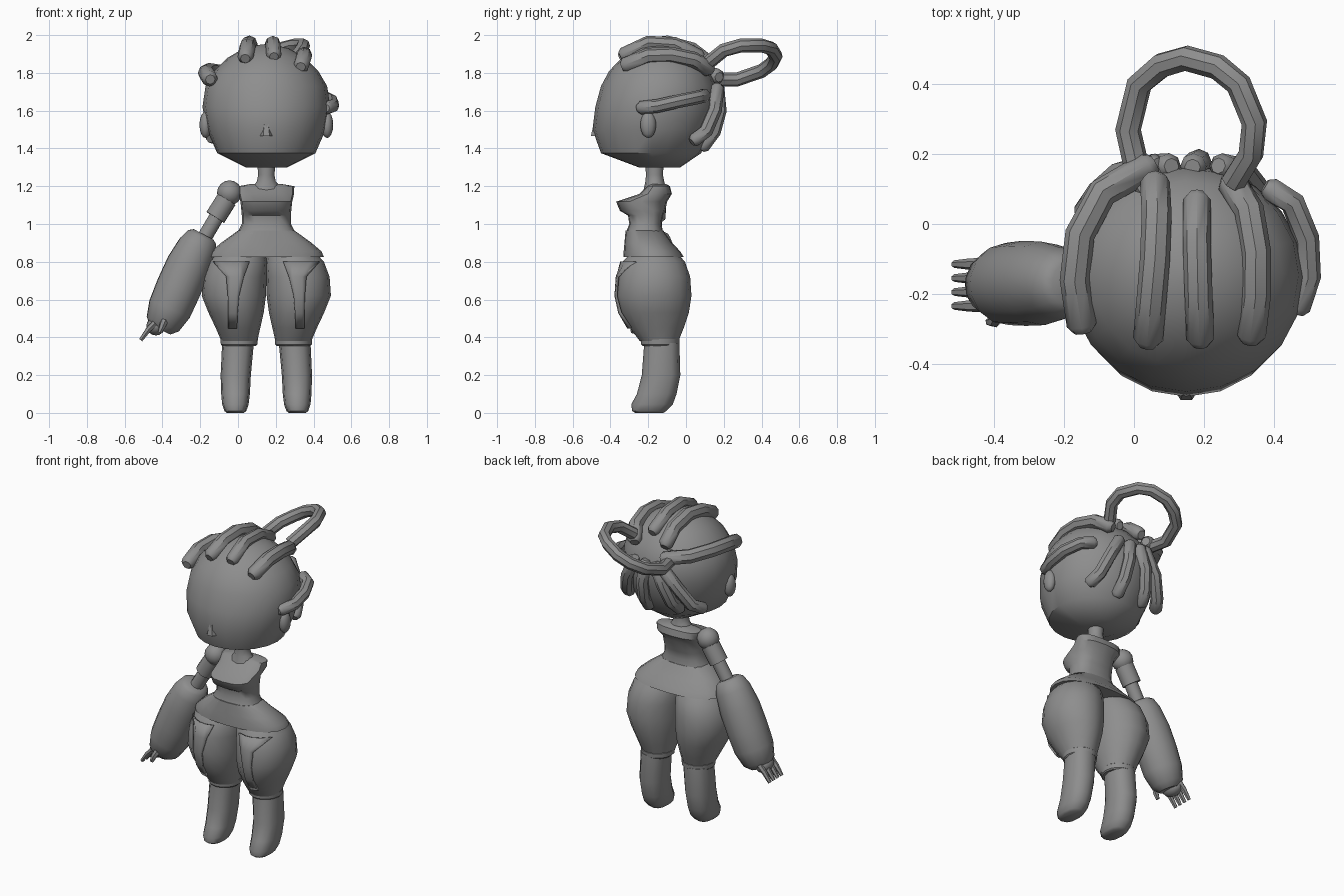
import bpy, bmesh, math
from mathutils import Vector

old = bpy.data.objects.get("Cube")
if old:
    bpy.data.objects.remove(old, do_unlink=True)

MID = 0.15    # the body's plane of symmetry
clay = bpy.data.materials.new("clay_grey")
clay.use_nodes = True
tone = (0.27, 0.27, 0.27, 1)
clay.diffuse_color = tone
clay.node_tree.nodes["Principled BSDF"].inputs["Base Color"].default_value = tone


def finish(name, bm, mirror=False, thickness=0, angle=40):
    """Turn a bmesh into a shaded object whose origin lies on the symmetry plane."""
    bmesh.ops.translate(bm, verts=bm.verts, vec=(-MID, 0, 0))
    bmesh.ops.recalc_face_normals(bm, faces=bm.faces)
    mesh = bpy.data.meshes.new(name)
    bm.to_mesh(mesh)
    bm.free()
    mesh.materials.append(clay)
    obj = bpy.data.objects.new(name, mesh)
    obj.location.x = MID
    bpy.context.collection.objects.link(obj)
    if thickness:
        solid = obj.modifiers.new("Thickness", 'SOLIDIFY')
        solid.thickness = thickness
        solid.offset = 0
    if mirror:
        obj.modifiers.new("Mirror", 'MIRROR').use_mirror_merge = False
    bpy.ops.object.select_all(action='DESELECT')
    obj.select_set(True)
    bpy.context.view_layer.objects.active = obj
    bpy.ops.object.shade_smooth_by_angle(angle=math.radians(angle))
    return obj


def skin(bm, loops):
    """Bridge equal loops of points and cap both ends."""
    rows = [[bm.verts.new(p) for p in loop] for loop in loops]
    n = len(rows[0])
    for a, b in zip(rows, rows[1:]):
        for i in range(n):
            j = (i + 1) % n
            bm.faces.new((a[i], a[j], b[j], b[i]))
    bm.faces.new(rows[0])
    bm.faces.new(rows[-1])


def loft(name, rings, n=16, power=1.0, **options):
    """Stack of horizontal ovals: (x, y, z, x radius, y radius)."""
    def bend(v):
        return math.copysign(abs(v) ** power, v)
    angles = [math.tau * i / n for i in range(n)]
    bm = bmesh.new()
    skin(bm, [[(x + rx * bend(math.cos(a)), y + ry * bend(math.sin(a)), z)
               for a in angles] for x, y, z, rx, ry in rings])
    return finish(name, bm, **options)


def tube(name, points, radii, n=8, **options):
    """Round tube along a path, with one radius or a radius per point."""
    pts = [Vector(p) for p in points]
    if not isinstance(radii, (list, tuple)):
        radii = [radii] * len(pts)
    last = len(pts) - 1
    side, loops = None, []
    for i, (p, r) in enumerate(zip(pts, radii)):
        along = (pts[min(i + 1, last)] - pts[max(i - 1, 0)]).normalized()
        if side is None:
            side = along.orthogonal()
        side = (side - along * side.dot(along)).normalized()
        up = along.cross(side)
        loops.append([p + r * (side * math.cos(a) + up * math.sin(a))
                      for a in (math.tau * k / n for k in range(n))])
    bm = bmesh.new()
    skin(bm, loops)
    return finish(name, bm, **options)


def lock(name, points, r=0.043):
    """Hair strand with blunt, slightly narrowed ends."""
    a, b, y, z = (Vector(points[k]) for k in (0, 1, -2, -1))
    start = a + (a - b).normalized() * r * 0.5
    end = z + (z - y).normalized() * r * 0.5
    tube(name, [start, *points, end], [r * 0.6] + [r] * len(points) + [r * 0.6])


def ball(name, center, size, mirror=False):
    bm = bmesh.new()
    bmesh.ops.create_uvsphere(bm, u_segments=12, v_segments=8, radius=1)
    bmesh.ops.scale(bm, verts=bm.verts, vec=size)
    bmesh.ops.translate(bm, verts=bm.verts, vec=center)
    finish(name, bm, mirror)


# Head, nose and ears
loft("head", [(MID, y, z, rx, ry) for y, z, rx, ry in (
    (-.14, 1.3, .11, .11), (-.185, 1.375, .26, .265), (-.18, 1.5, .315, .315),
    (-.155, 1.62, .338, .325), (-.145, 1.73, .322, .305), (-.142, 1.81, .275, .265),
    (-.14, 1.88, .205, .2), (-.14, 1.93, .12, .12), (-.14, 1.95, .03, .03))], n=20)
loft("nose", [(MID, -.478, 1.465, .033, .03), (MID, -.472, 1.49, .03, .03),
              (MID, -.47, 1.6, .004, .006)], n=6, angle=20)
ball("ears", (.472, -.2, 1.525), (.032, .042, .07), mirror=True)

# Neck and torso
loft("neck", [(MID, -.165, 1.18, .09, .06), (MID, -.165, 1.225, .05, .05),
              (MID, -.167, 1.26, .043, .045), (MID, -.167, 1.34, .05, .05)], n=12)
loft("torso", [(MID, y, z, rx, ry) for y, z, rx, ry in (
    (-.145, 1.212, .08, .04), (-.145, 1.2, .148, .06), (-.16, 1.16, .147, .085),
    (-.235, 1.118, .137, .135), (-.23, 1.07, .132, .12), (-.215, 1.045, .13, .092),
    (-.215, 1, .13, .085), (-.22, .95, .155, .1))], power=.75)

# Flared hip tunic with front panels running down the thighs
loft("tunic", [(MID, y, z, rx, ry) for y, z, rx, ry in (
    (-.22, .965, .15, .1), (-.2, .9, .24, .126), (-.18, .855, .292, .15),
    (-.172, .825, .305, .16))], n=20, power=.85)
thigh = [(.02, -.17, .86, .12, .11), (0, -.17, .8, .155, .165),
         (-.017, -.168, .72, .168, .19), (-.022, -.168, .62, .17, .197),
         (-.01, -.165, .53, .146, .18), (0, -.155, .45, .118, .143),
         (.007, -.142, .38, .095, .102)]
loft("thighs", thigh, mirror=True)

spans = [(-.13, .06), (-.06, .03), (-.053, .005), (-.05, -.002), (-.05, -.005)]
bm = bmesh.new()
grid = []
for (x, y, z, rx, ry), (lo, hi) in zip(thigh[1:], spans):
    row = []
    for k in range(5):
        px = lo + (hi - lo) * k / 4
        depth = math.sqrt(1 - ((px - x) / rx) ** 2)
        row.append(bm.verts.new((px, y - (ry + .008) * depth, z)))
    grid.append(row)
for a, b in zip(grid, grid[1:]):
    for k in range(4):
        bm.faces.new((a[k], a[k + 1], b[k + 1], b[k]))
finish("tunic_front_panels", bm, mirror=True, thickness=.012)

# Knee cuffs and booted shins
loft("knee_cuffs", [(.006, -.137, z, r, r + .004) for z, r in
                    ((.355, .09), (.362, .097), (.39, .099), (.4, .09))], mirror=True)
loft("boots", [(0, -.128, .37, .084, .093), (-.012, -.132, .2, .08, .102),
               (-.013, -.155, .1, .076, .105), (-.014, -.18, .045, .07, .11),
               (-.014, -.195, .01, .058, .09), (-.014, -.195, 0, .045, .075)],
     n=12, power=.85, mirror=True)

# Right arm: ball joint, short sleeve, upper arm, heavy forearm
ball("shoulder_joint", (-.045, -.16, 1.165), (.066, .066, .066))
tube("sleeve", [(-.06, -.16, 1.13), (-.12, -.163, 1.035)], .056, n=12)
tube("upper_arm", [(-.1, -.163, 1.06), (-.2, -.17, .89)], .04, n=12)
tube("forearm", [(-.182, -.17, .945), (-.19, -.17, .93), (-.215, -.17, .88),
                 (-.262, -.17, .78), (-.315, -.17, .66), (-.362, -.172, .55),
                 (-.398, -.172, .47), (-.412, -.172, .44)],
     [.06, .085, .105, .12, .122, .118, .095, .06], n=14)

# Hand
ball("palm", (-.435, -.175, .46), (.05, .07, .05))
for i in range(4):
    y = -.235 + .04 * i
    tube(f"finger_{i + 1}", [(-.44, y, .475), (-.475, y, .44), (-.515, y, .385)],
         [.018, .016, .011], n=6)
tube("thumb", [(-.385, -.245, .5), (-.4, -.28, .46), (-.415, -.28, .425)],
     [.022, .018, .012], n=6)

# Hair strands swept over the crown
lock("crown_lock_right", [(.04, -.33, 1.885), (.05, -.22, 1.94), (.06, -.1, 1.955),
                          (.065, .03, 1.92), (.06, .12, 1.85)])
lock("crown_lock_middle", [(.19, -.33, 1.895), (.185, -.2, 1.957),
                           (.18, -.06, 1.95), (.18, .07, 1.885)], .04)
lock("crown_lock_left", [(.335, -.32, 1.84), (.35, -.2, 1.89), (.35, -.08, 1.895),
                         (.33, .04, 1.87), (.28, .12, 1.82)])
lock("temple_lock_right", [(-.15, -.29, 1.77), (-.17, -.16, 1.8), (-.155, -.03, 1.81),
                           (-.09, .09, 1.8), (.04, .165, 1.78)])
lock("temple_lock_left", [(.47, -.24, 1.615), (.5, -.15, 1.625), (.495, -.04, 1.65),
                          (.455, .06, 1.67), (.39, .1, 1.68)], .036)

# Strands hanging from the back of the crown
for name, top, low in (("outer_left", .25, .37), ("inner_left", .17, .2),
                       ("inner_right", .1, 0), ("outer_right", .06, -.14)):
    drop = abs(low - MID)
    mid_x = (top + low) / 2
    lock("nape_lock_" + name, [(top, .165, 1.72), (mid_x, .185 - drop * .15, 1.6),
                               (mid_x * .4 + low * .6, .16 - drop * .25, 1.49),
                               (low, .1 - drop * .25, 1.4 + drop * .2)], .038)

# Looped ponytail
tube("hair_loop", [(.05, .08, 1.78), (.01, .15, 1.765), (-.017, .27, 1.765), (.015, .4, 1.81),
                   (.08, .455, 1.85), (.15, .475, 1.89), (.24, .45, 1.93),
                   (.3, .4, 1.945), (.345, .29, 1.945), (.335, .2, 1.92), (.285, .12, 1.855)],
     .037, n=8)
